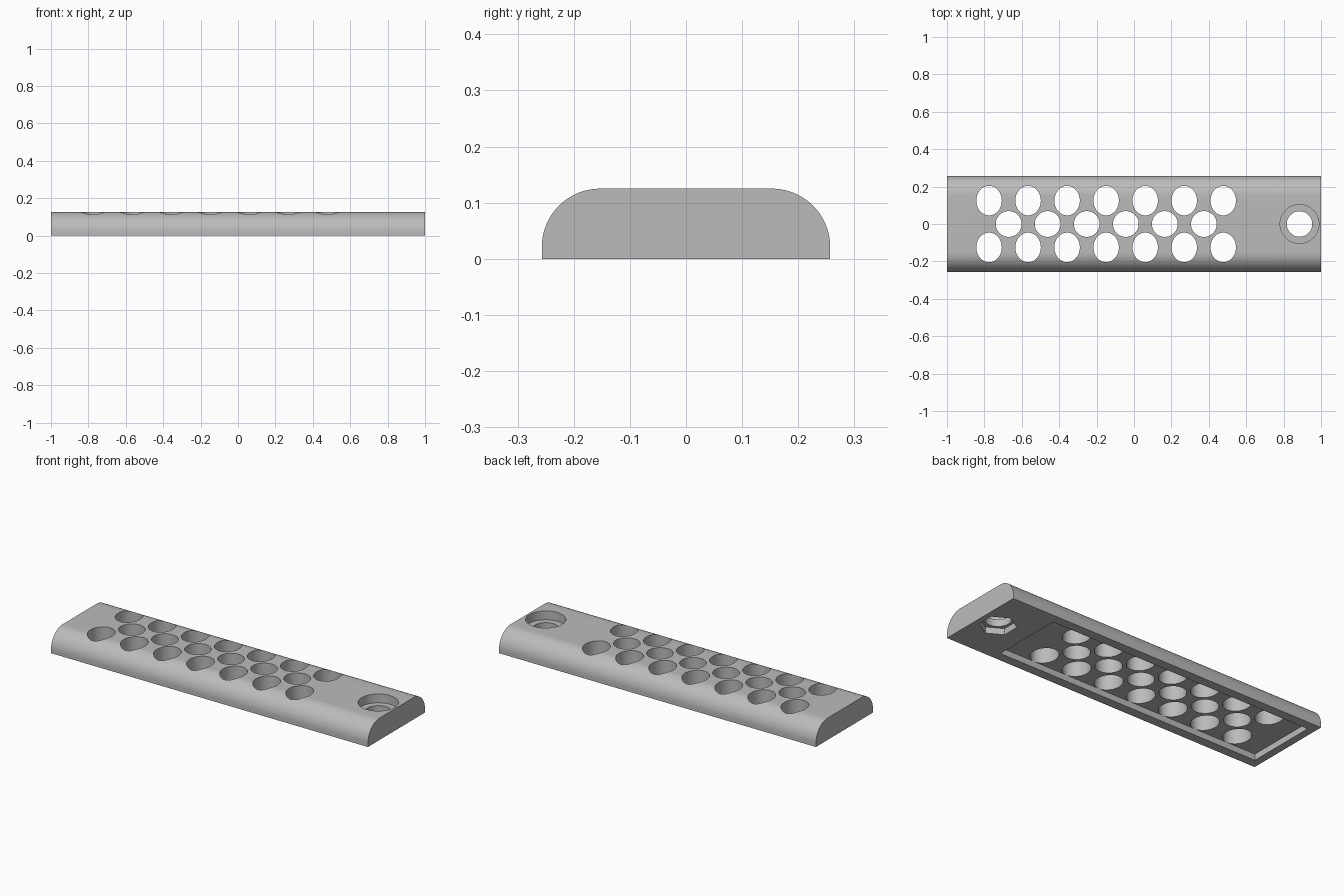
import bpy
import math

cube = bpy.data.objects.get("Cube")
if cube:
    bpy.data.objects.remove(cube, do_unlink=True)

HALF_W, HEIGHT, RADIUS = 0.257, 0.125, 0.104

grey = bpy.data.materials.new("grey")
grey.use_nodes = True
COLOUR = (0.5, 0.5, 0.5, 1)
grey.diffuse_color = COLOUR
grey.node_tree.nodes["Principled BSDF"].inputs["Base Color"].default_value = COLOUR


def prism(name, outline, axis, start, end):
    """Extrude a counter-clockwise outline along x or z."""
    def place(p, t):
        return (t, p[0], p[1]) if axis == "x" else (p[0], p[1], t)
    n = len(outline)
    verts = [place(p, t) for t in (start, end) for p in outline]
    faces = [tuple(reversed(range(n))), tuple(range(n, 2 * n))]
    faces += [(i, (i + 1) % n, n + (i + 1) % n, n + i) for i in range(n)]
    mesh = bpy.data.meshes.new(name)
    mesh.from_pydata(verts, [], faces)
    obj = bpy.data.objects.new(name, mesh)
    bpy.context.collection.objects.link(obj)
    return obj


def ellipse(x, y, rx, ry, sides=48, turn=0.0):
    angles = [turn + math.tau * i / sides for i in range(sides)]
    return [(x + rx * math.cos(a), y + ry * math.sin(a)) for a in angles]


# Bar body: flat base and top with rounded long edges
steps = 24
arc = [(HALF_W - RADIUS + RADIUS * math.cos(a), HEIGHT - RADIUS + RADIUS * math.sin(a))
       for a in (math.pi / 2 * i / steps for i in range(steps + 1))]
right_side = [(HALF_W, 0)] + arc
profile = right_side + [(-y, z) for y, z in reversed(right_side)]
body = prism("perforated_bar", profile, "x", -1, 1)
body.data.materials.append(grey)

cutters = []


def cutter(name, outline, start, end):
    cutters.append(prism(name, outline, "z", start, end))


# Shallow pocket in the underside
x0, x1, y1 = -0.957, 0.697, 0.204
cutter("pocket_cutter", [(x0, -y1), (x1, -y1), (x1, y1), (x0, y1)], -0.1, 0.035)

# Staggered rows of holes: oval outside, round in the middle
PITCH = 0.2087
for i in range(7):
    for y in (-0.125, 0.125):
        cutter("oval_hole_cutter", ellipse(-0.775 + i * PITCH, y, 0.068, 0.079), -0.2, 0.3)
for i in range(6):
    cutter("round_hole_cutter", ellipse(-0.67 + i * PITCH, 0, 0.069, 0.069), -0.2, 0.3)

# Bolt hole with round recess above and hexagonal nut recess below
BOLT_X = 0.885
cutter("bolt_hole_cutter", ellipse(BOLT_X, 0, 0.068, 0.068), -0.2, 0.3)
cutter("bolt_head_cutter", ellipse(BOLT_X, 0, 0.104, 0.104, 64), 0.075, 0.3)
cutter("nut_cutter", ellipse(BOLT_X, 0, 0.096, 0.096, 6, math.pi / 6), -0.1, 0.035)

for c in cutters:
    mod = body.modifiers.new("cut", "BOOLEAN")
    mod.operation, mod.solver, mod.object = "DIFFERENCE", "EXACT", c

# Apply the cuts, discard the cutters and smooth the curved faces
bpy.context.view_layer.update()
cut_mesh = bpy.data.meshes.new_from_object(
    body.evaluated_get(bpy.context.evaluated_depsgraph_get()))
body.modifiers.clear()
body.data = cut_mesh
for c in cutters:
    bpy.data.objects.remove(c, do_unlink=True)

bpy.ops.object.select_all(action="DESELECT")
body.select_set(True)
bpy.context.view_layer.objects.active = body
bpy.ops.object.shade_smooth_by_angle(angle=math.radians(30))
